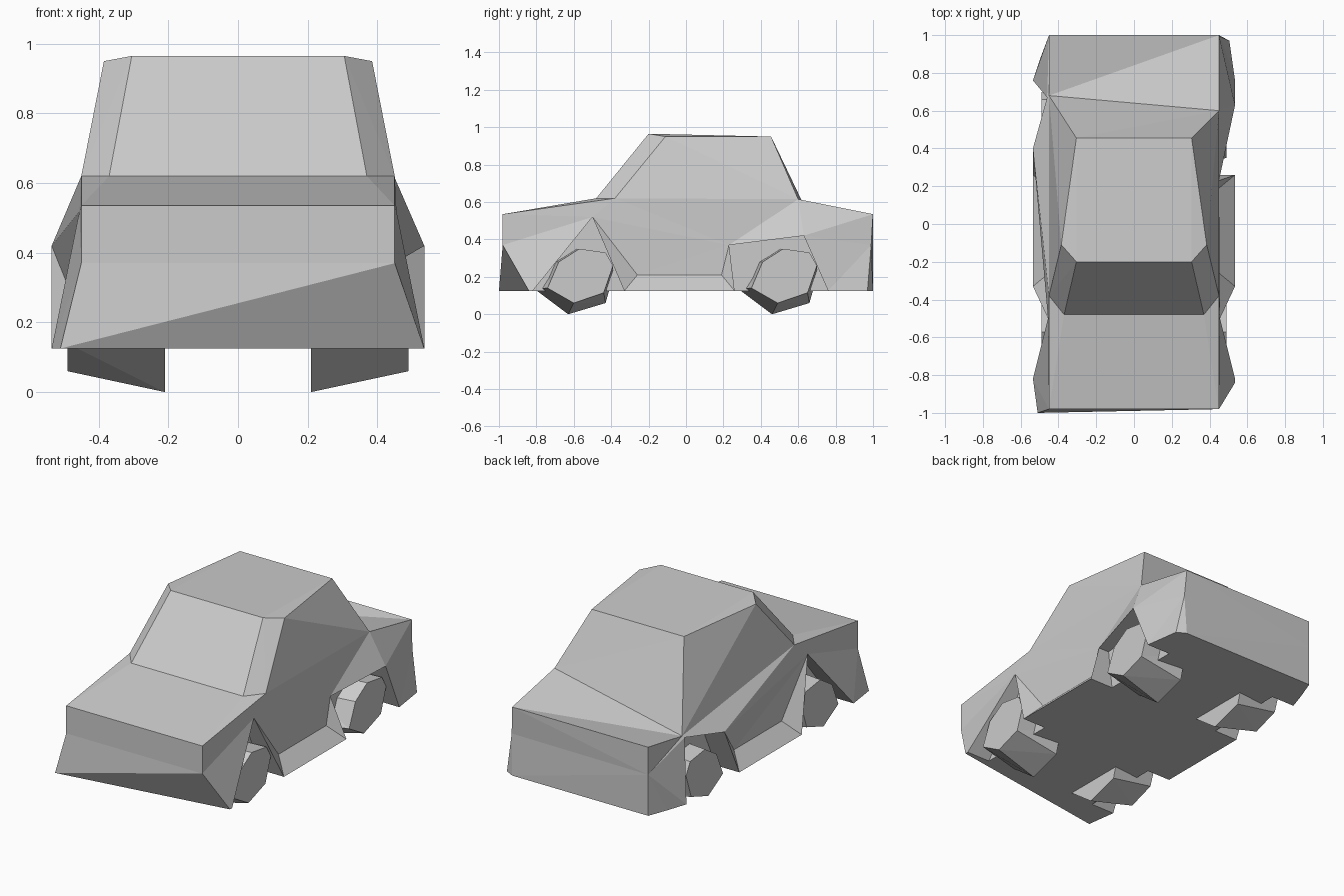
import bpy, bmesh

cube = bpy.data.objects.get("Cube")
if cube:
    bpy.data.objects.remove(cube)

paint = bpy.data.materials.new("plain_grey")
paint.use_nodes = True
grey = (0.6, 0.6, 0.6, 1)
paint.diffuse_color = grey
for node in paint.node_tree.nodes:
    if node.type == 'BSDF_PRINCIPLED':
        node.inputs["Base Color"].default_value = grey


def solid(name, points, faces):
    """Closed flat-shaded mesh from named points and lists of point names."""
    bm = bmesh.new()
    verts = {key: bm.verts.new(co) for key, co in points.items()}
    for face in faces:
        bm.faces.new([verts[key] for key in face])
    bmesh.ops.recalc_face_normals(bm, faces=bm.faces)
    bmesh.ops.triangulate(bm, faces=bm.faces)
    bmesh.ops.recalc_face_normals(bm, faces=bm.faces)
    mesh = bpy.data.meshes.new(name)
    bm.to_mesh(mesh)
    bm.free()
    mesh.materials.append(paint)
    obj = bpy.data.objects.new(name, mesh)
    bpy.context.collection.objects.link(obj)
    return obj


def two_sided(left, right):
    """Left points keep x, right points are mirrored."""
    pts = {k + "+": co for k, co in left.items()}
    pts.update({k + "-": (-x, y, z) for k, (x, y, z) in right.items()})
    return pts


def both(faces):
    return [[k + s for k in f.split()] for f in faces for s in "+-"]


def across(a, b):
    return [a + "+", a + "-", b + "-", b + "+"]


# Body outline on the left, then the few points that differ on the right
floor, belt, wide, side, well = 0.125, 0.62, 0.535, 0.45, 0.38
left = {
    "nose": (side, -0.98, 0.535), "bumper": (side, -0.98, 0.37),
    "chin": (wide, -0.84, floor),
    "fa": (wide, -0.82, floor), "fb": (0.455, -0.5, 0.52), "fc": (wide, -0.33, floor),
    "sill_f": (side, -0.26, 0.21), "sill_r": (side, 0.19, 0.21),
    "ra": (wide, 0.26, floor), "rb": (side, 0.23, 0.37),
    "rc": (wide, 0.63, 0.42), "rd": (wide, 0.76, floor),
    "corner": (0.505, 0.97, floor), "heel": (side, 1, floor),
    "tail": (0.46, 0.99, 0.37), "deck": (side, 1, 0.535),
    "screen": (0.37, -0.48, belt), "belt_f": (side, -0.38, belt),
    "belt_r": (side, 0.6, 0.615),
}
right = dict(left)
right.update({
    "chin": (0.51, -1, floor), "belt_r": (side, 0.68, 0.48),
    "rb": (wide, 0.4, 0.42), "rc": (0.46, 0.67, 0.47),
    "corner": (0.495, 0.88, floor), "tail": (side, 1, 0.37),
})
arches = [["fa", "fb", "fc"], ["ra", "rb", "rc", "rd"]]
for pts in (left, right):
    for key in arches[0] + arches[1]:
        pts[key + "_in"] = (well,) + pts[key][1:]

side_faces = [
    "bumper chin fa", "bumper fa fb", "nose bumper fb", "nose fb belt_f",
    "fb fc sill_f", "fc ra sill_r sill_f", "fb sill_f sill_r rb", "sill_r ra rb",
    "belt_f fb rb belt_r", "rb rc belt_r", "rc tail deck belt_r", "rc rd tail",
    "rd corner tail", "tail corner heel", "nose screen belt_f",
]
# Wheel arch walls
for arch in arches:
    side_faces.append(" ".join(k + "_in" for k in arch))
    for a, b in zip(arch, arch[1:]):
        side_faces.append(f"{a} {b} {b}_in {a}_in")

under = "chin fa fa_in fc_in fc ra ra_in rd_in rd corner heel".split()
body_faces = both(side_faces) + [
    across("nose", "bumper"),
    ["bumper+", "bumper-", "chin-"], ["bumper+", "chin-", "chin+"],
    across("nose", "screen"),
    ["belt_r+", "belt_r-", "deck+"], ["belt_r-", "deck-", "deck+"],
    across("deck", "tail"), across("tail", "heel"),
    ["screen+", "belt_f+", "belt_r+", "belt_r-", "belt_f-", "screen-"],
    [k + "+" for k in under] + [k + "-" for k in reversed(under)],
]
solid("body", two_sided(left, right), body_faces)

# Cabin on the belt line
roof = {"top": (0.305, -0.2, 0.965), "pillar": (0.385, -0.11, 0.95),
        "rear": (0.305, 0.455, 0.95)}
base = ("screen", "belt_f", "belt_r")
cab_l = {**{k: left[k] for k in base}, **roof}
cab_r = {**{k: right[k] for k in base}, **roof}
solid("cabin", two_sided(cab_l, cab_r), both([
    "screen belt_f pillar top", "belt_f belt_r rear pillar", "top pillar rear"]) + [
    across("screen", "top"), across("top", "rear"), across("rear", "belt_r"),
    ["screen+", "belt_f+", "belt_r+", "belt_r-", "belt_f-", "screen-"]])

# Uneven seven-sided wheels, narrower on the outside
inner = [(-.03, 0), (.17, .06), (.21, .2), (.15, .33), (0, .35), (-.12, .28), (-.21, .135)]
outer = [(0, .06), (.16, .115), (.21, .26), (.17, .33), (.03, .35), (-.08, .28), (-.14, .14)]
n = len(inner)
rims = [("i", k) for k in range(n)], [("o", k) for k in range(n)]
tread = [[("i", k), ("i", (k + 1) % n), ("o", (k + 1) % n), ("o", k)] for k in range(n)]
for end, y0 in (("front", -0.6), ("rear", 0.49)):
    for name, s in (("left", 1), ("right", -1)):
        pts = {("i", k): (s * 0.21, y0 + y, z) for k, (y, z) in enumerate(inner)}
        pts.update({("o", k): (s * 0.49, y0 + y, z) for k, (y, z) in enumerate(outer)})
        solid(f"{end}_{name}_wheel", pts, tread + list(rims))
